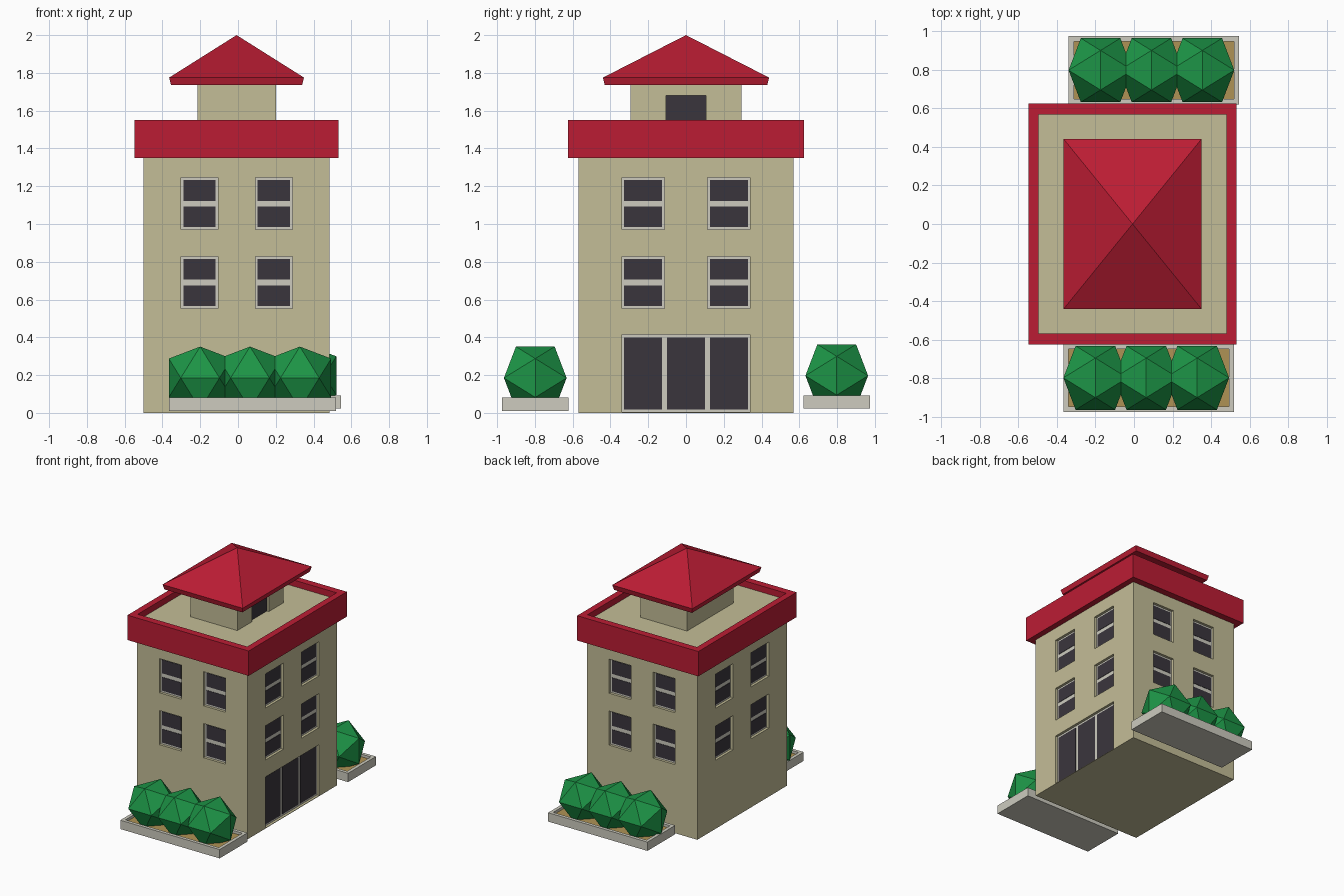
import bpy, bmesh
from itertools import product

if "Cube" in bpy.data.objects:
    bpy.data.objects.remove(bpy.data.objects["Cube"])

CX = -0.0075          # building axis
HX, HY = 0.4925, 0.57  # half size of the main block


def material(name, rgb):
    m = bpy.data.materials.new(name)
    m.diffuse_color = (*rgb, 1)
    m.use_nodes = True
    m.node_tree.nodes["Principled BSDF"].inputs["Base Color"].default_value = m.diffuse_color
    return m


CREAM = material("cream_wall", (0.55, 0.51, 0.31))
RED = material("red_trim", (0.50, 0.012, 0.034))
GREEN = material("leaf_green", (0.012, 0.30, 0.062))
DARK = material("dark_glass", (0.042, 0.036, 0.046))
STONE = material("pale_stone", (0.61, 0.60, 0.52))
SOIL = material("soil", (0.43, 0.29, 0.09))


def finish(name, bm, mat=None):
    bmesh.ops.recalc_face_normals(bm, faces=bm.faces)
    me = bpy.data.meshes.new(name)
    bm.to_mesh(me)
    bm.free()
    ob = bpy.data.objects.new(name, me)
    bpy.context.collection.objects.link(ob)
    if mat:
        me.materials.append(mat)
    return ob


def boxes(name, spans, mat=None):
    """One object from boxes given as (x0, x1, y0, y1, z0, z1)."""
    bm = bmesh.new()
    for x0, x1, y0, y1, z0, z1 in spans:
        vs = bmesh.ops.create_cube(bm, size=1)["verts"]
        for v in vs:
            v.co = (x1 if v.co.x > 0 else x0, y1 if v.co.y > 0 else y0, z1 if v.co.z > 0 else z0)
    return finish(name, bm, mat)


def on_wall(axis, sign, half, u0, u1, z0, z1, d0, d1):
    """Box on a wall; d0, d1 are depths measured inward from its surface."""
    a, b = sorted((sign * (half - d0), sign * (half - d1)))
    if axis == "x":
        return (CX + a, CX + b, u0, u1, z0, z1)
    return (CX + u0, CX + u1, a, b, z0, z1)


def cut(ob, cutter):
    cutter.hide_render = True
    cutter.hide_viewport = False
    cutter.display_type = "WIRE"
    mod = ob.modifiers.new("openings", "BOOLEAN")
    mod.operation = "DIFFERENCE"
    mod.solver = "EXACT"
    mod.object = cutter


def ring(name, outer, inner, z0, z1, mat):
    """Rectangular rim; outer and inner are (x0, x1, y0, y1)."""
    bm = bmesh.new()
    loops = []
    for (x0, x1, y0, y1), z in ((outer, z0), (outer, z1), (inner, z1), (inner, z0)):
        loops.append([bm.verts.new((x, y, z)) for x, y in ((x0, y0), (x1, y0), (x1, y1), (x0, y1))])
    for k in range(4):
        a, b = loops[k], loops[(k + 1) % 4]
        for i in range(4):
            j = (i + 1) % 4
            bm.faces.new((a[i], a[j], b[j], b[i]))
    return finish(name, bm, mat)


# main block
body = boxes("main_block", [(CX - HX, CX + HX, -HY, HY, 0, 1.5)], CREAM)

# recessed windows on all four walls, two per floor
REC = 0.025
holes, frames, panes = [], [], []
for axis, sign, floor, side in product("xy", (-1, 1), (0.552, 0.97), (-1, 1)):
    half, w, c = (HX, 0.1125, 0.2275) if axis == "x" else (HY, 0.098, 0.197)
    u0, u1 = side * c - w, side * c + w
    holes.append(on_wall(axis, sign, half, u0, u1, floor, floor + 0.275, -0.02, REC))
    frames.append(on_wall(axis, sign, half, u0, u1, floor, floor + 0.275, REC - 0.004, REC + 0.01))
    for z0, z1 in ((0.013, 0.122), (0.153, 0.262)):
        panes.append(on_wall(axis, sign, half, u0 + 0.013, u1 - 0.013,
                             floor + z0, floor + z1, REC - 0.007, REC))

# three-panel entrance on the right wall
holes.append(on_wall("x", 1, HX, -0.34, 0.34, 0.004, 0.415, -0.02, REC))
frames.append(on_wall("x", 1, HX, -0.34, 0.34, 0.004, 0.415, REC - 0.004, REC + 0.01))
for c in (-0.227, 0, 0.227):
    panes.append(on_wall("x", 1, HX, c - 0.1, c + 0.1, 0.018, 0.40, REC - 0.007, REC))

cut(body, boxes("wall_opening_cutter", holes))
boxes("window_and_door_frames", frames, STONE)
boxes("window_and_door_panes", panes, DARK)

# parapet around the roof terrace
ring("parapet", (CX - 0.54, CX + 0.54, -0.625, 0.625), (CX - HX + 0.005, CX + HX - 0.005, -0.568, 0.568),
     1.35, 1.55, RED)

# rooftop room with a recessed door
tower = boxes("rooftop_room", [(CX - 0.208, CX + 0.208, -0.295, 0.295, 1.49, 1.74)], CREAM)
cut(tower, boxes("rooftop_door_cutter", [on_wall("x", 1, 0.208, -0.105, 0.105, 1.45, 1.68, -0.02, 0.02)]))
boxes("rooftop_door", [on_wall("x", 1, 0.208, -0.105, 0.105, 1.49, 1.68, 0.017, 0.03)], DARK)

# hipped roof with a thin tapered eave
bm = bmesh.new()
for hx, hy, z in ((0.347, 0.43, 1.735), (0.357, 0.44, 1.775)):
    for sx, sy in product((-1, 1), repeat=2):
        bm.verts.new((CX + sx * hx, sy * hy, z))
bm.verts.new((CX, 0, 2.0))
bmesh.ops.convex_hull(bm, input=bm.verts)
finish("hipped_roof", bm, RED)


def bush(name, cx, cy, cz, s=0.1025):
    """Axis-aligned icosahedron."""
    phi = s * 1.618
    bm = bmesh.new()
    for a, b in product((-1, 1), repeat=2):
        for co in ((0, a * s, b * phi), (a * s, b * phi, 0), (a * phi, 0, b * s)):
            # long pairs: top edge along y, side edges along x
            bm.verts.new((cx + co[0], cy + co[1], cz + co[2]))
    bmesh.ops.convex_hull(bm, input=bm.verts)
    finish(name, bm, GREEN)


# planters with three bushes each, front and back
for label, x, y, z in (("front", 0.0765, -0.798, 0.01), ("back", 0.1035, 0.798, 0.022)):
    hx, hy, t = 0.4425, 0.177, 0.027
    ring(label + "_planter_rim", (x - hx, x + hx, y - hy, y + hy),
         (x - hx + t, x + hx - t, y - hy + t, y + hy - t), z, z + 0.071, STONE)
    inner = (x - hx + t, x + hx - t, y - hy + t, y + hy - t)
    boxes(label + "_planter_base", [(*inner, z, z + 0.01)], STONE)
    boxes(label + "_planter_soil", [(*inner, z + 0.01, z + 0.05)], SOIL)
    for i in range(3):
        bush(f"{label}_bush_{i + 1}", x - 0.013 + (i - 1) * 0.264, y, z + 0.175)
